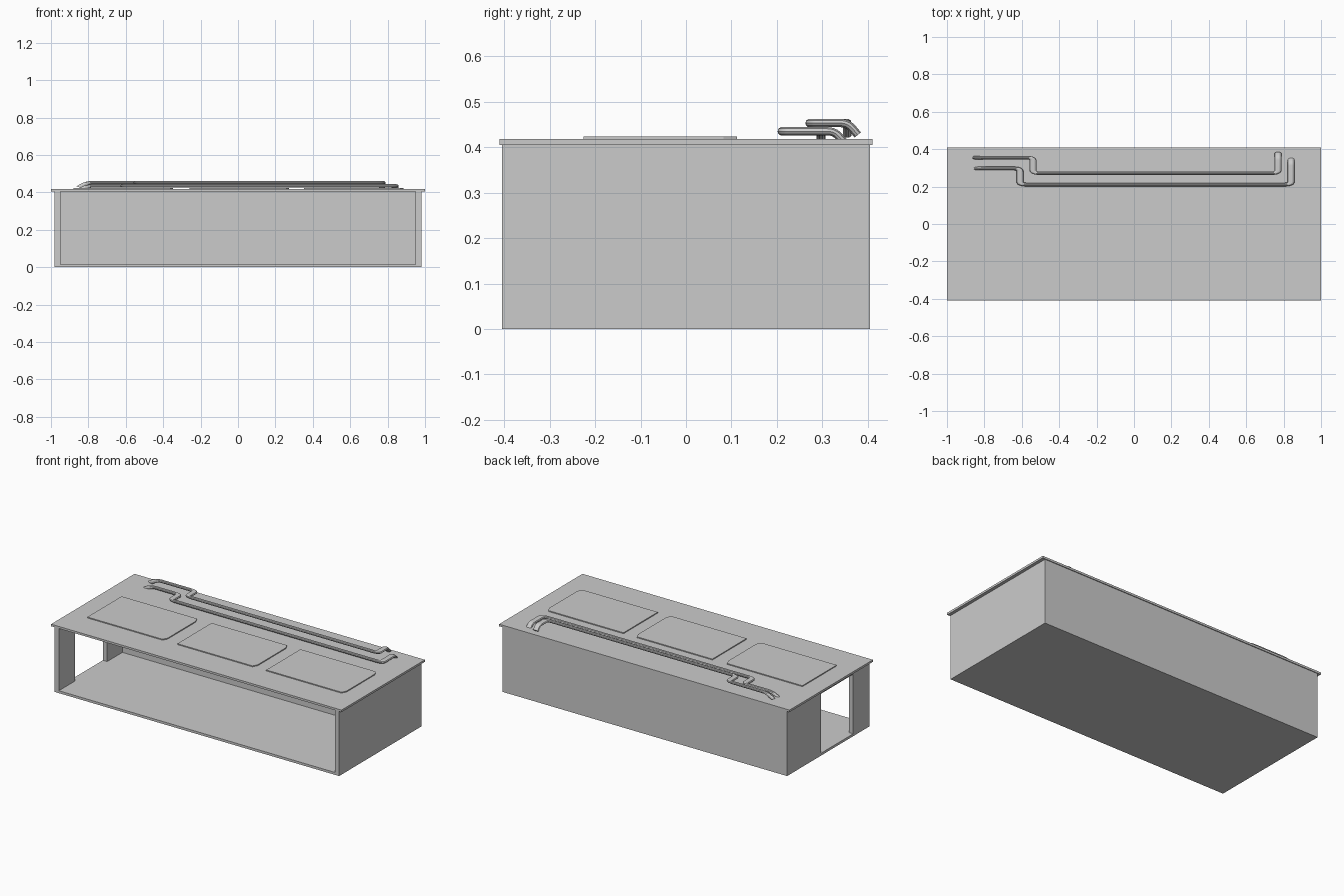
import bpy, bmesh
from mathutils import Vector

if "Cube" in bpy.data.objects:
    bpy.data.objects.remove(bpy.data.objects["Cube"])


def mesh_object(name, bm):
    bmesh.ops.recalc_face_normals(bm, faces=bm.faces)
    me = bpy.data.meshes.new(name)
    bm.to_mesh(me)
    bm.free()
    ob = bpy.data.objects.new(name, me)
    bpy.context.collection.objects.link(ob)
    return ob


def prism(name, outline, z0, z1):
    bm = bmesh.new()
    face = bm.faces.new([bm.verts.new((x, y, z0)) for x, y in outline])
    ext = bmesh.ops.extrude_face_region(bm, geom=[face])
    verts = [g for g in ext["geom"] if isinstance(g, bmesh.types.BMVert)]
    bmesh.ops.translate(bm, verts=verts, vec=(0, 0, z1 - z0))
    if not any(f.calc_center_median().z < z0 + 1e-6 for f in bm.faces):
        bm.faces.new([v for v in bm.verts if v.co.z < z0 + 1e-6])
    return mesh_object(name, bm)


def box(name, x, y, z):
    return prism(name, [(x[0], y[0]), (x[1], y[0]), (x[1], y[1]), (x[0], y[1])], *z)


# Cabinet: floor, thick rear, solid right wall, left wall with an opening
FLOOR, TOP = 0.015, 0.405
box("floor_panel", (-0.98, 0.98), (-0.405, 0.405), (0, FLOOR))
box("rear_wall", (-0.95, 0.95), (0.22, 0.405), (FLOOR, TOP))
box("right_wall", (0.95, 0.98), (-0.405, 0.405), (FLOOR, TOP))
box("left_front_post", (-0.98, -0.95), (-0.405, -0.245), (FLOOR, TOP))
box("left_rear_post", (-0.98, -0.95), (0.07, 0.405), (FLOOR, TOP))
box("left_lintel", (-0.98, -0.95), (-0.245, 0.07), (0.385, TOP))

# Overhanging top slab
box("top_slab", (-1, 1), (-0.41, 0.41), (TOP, 0.418))

# Three raised plates with clipped right corners
for i, x0 in enumerate((-0.88, -0.26, 0.352)):
    x1, y0, y1 = x0 + 0.533, -0.225, 0.112
    prism(f"top_plate_{i + 1}",
          [(x0, y0), (x1 - 0.015, y0), (x1, y0 + 0.03), (x1, y1 - 0.03),
           (x1 - 0.015, y1), (x0, y1)], 0.418, 0.424)


def rounded(path, radius, steps=5):
    pts = [Vector(p) for p in path]
    out = [pts[0]]
    for a, b, c in zip(pts, pts[1:], pts[2:]):
        r = min(radius, (a - b).length * 0.48, (c - b).length * 0.48)
        p, q = b + (a - b).normalized() * r, b + (c - b).normalized() * r
        for k in range(steps + 1):
            t = k / steps
            out.append(p * (1 - t) ** 2 + b * 2 * t * (1 - t) + q * t * t)
    return out + [pts[-1]]


# Pipes: swept round section, stretched along x
def pipe(name, xs, ys, z):
    xl, xj, xr = (x / 2 for x in xs)
    yl, ym, yr = ys
    path = [(xl, yl, z - 0.026), (xl + 0.024, yl, z), (xj, yl, z), (xj, ym, z),
            (xr, ym, z), (xr, yr - 0.022, z), (xr, yr, z - 0.026)]
    pts = rounded(path, 0.016)
    cu = bpy.data.curves.new(name, "CURVE")
    cu.dimensions = "3D"
    cu.bevel_depth = 0.0095
    cu.bevel_resolution = 3
    cu.use_fill_caps = True
    sp = cu.splines.new("POLY")
    sp.points.add(len(pts) - 1)
    for sp_pt, p in zip(sp.points, pts):
        sp_pt.co = (*p, 1)
    ob = bpy.data.objects.new(name, cu)
    ob.scale.x = 2
    bpy.context.collection.objects.link(ob)
    bpy.ops.object.select_all(action="DESELECT")
    ob.select_set(True)
    bpy.context.view_layer.objects.active = ob
    bpy.ops.object.convert(target="MESH")
    bpy.ops.object.shade_smooth_by_angle()


pipe("upper_pipe", (-0.85, -0.54, 0.77), (0.355, 0.272, 0.378), 0.453)
pipe("lower_pipe", (-0.85, -0.61, 0.84), (0.297, 0.211, 0.349), 0.435)
